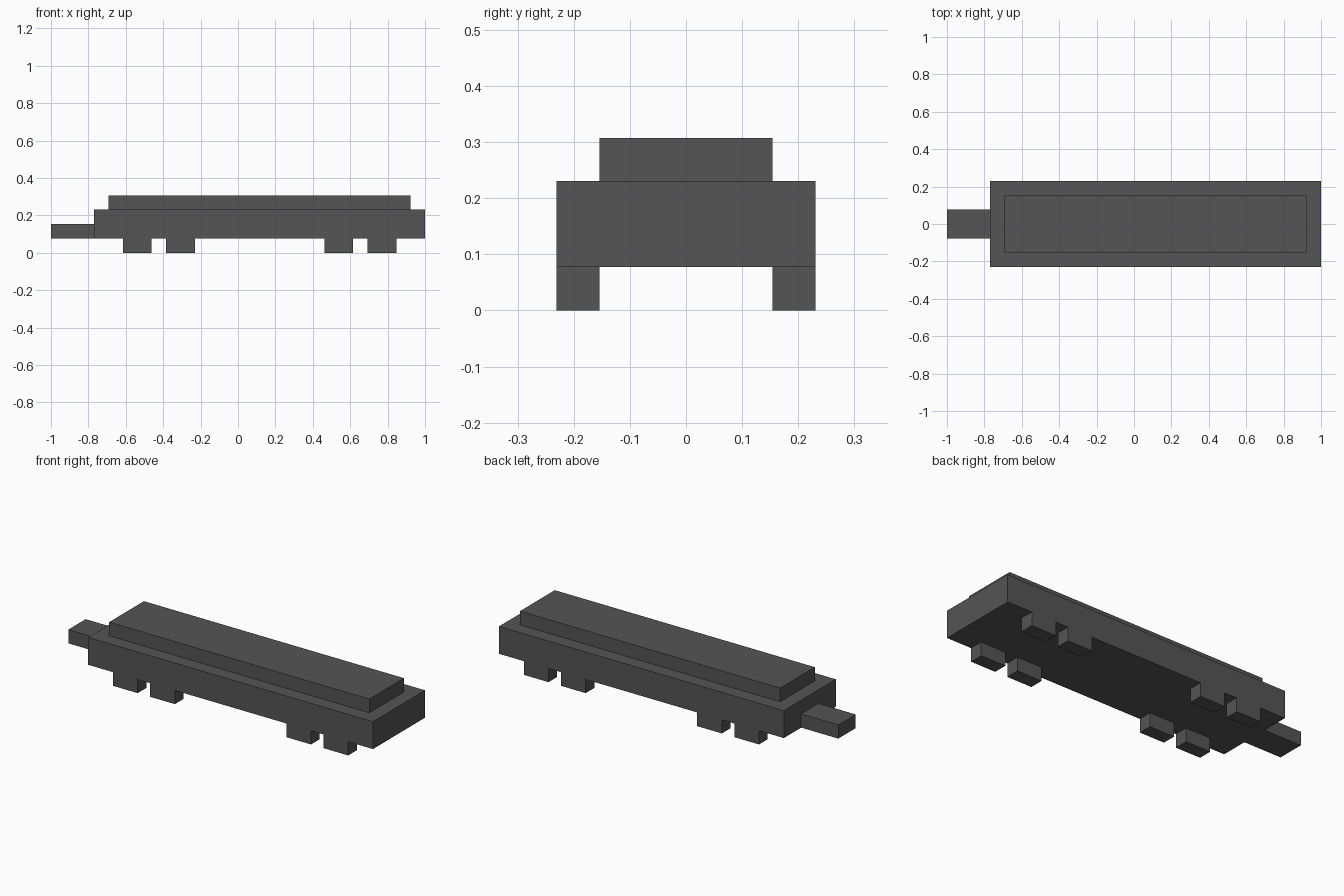
import bpy
import bmesh
from mathutils import Matrix, Vector

if "Cube" in bpy.data.objects:
    bpy.data.objects.remove(bpy.data.objects["Cube"], do_unlink=True)

U = 1 / 13  # one modelling unit: the wagon is 26 units long

# Single dark grey paint
grey = bpy.data.materials.new("dark_grey")
grey.use_nodes = True
colour = (0.09, 0.09, 0.09, 1)
grey.diffuse_color = colour
grey.node_tree.nodes["Principled BSDF"].inputs["Base Color"].default_value = colour


def box(name, x, y, z):
    """Add a flat-shaded box spanning the given (min, max) ranges in units."""
    low, high = (Vector(c) * U for c in zip(x, y, z))
    bm = bmesh.new()
    bmesh.ops.create_cube(bm, size=1, matrix=Matrix.Diagonal((*(high - low), 1)))
    mesh = bpy.data.meshes.new(name)
    bm.to_mesh(mesh)
    bm.free()
    mesh.materials.append(grey)
    obj = bpy.data.objects.new(name, mesh)
    obj.location = (low + high) / 2
    bpy.context.collection.objects.link(obj)
    return obj


# Main body, raised roof and coupling bar
box("body", (-10, 13), (-3, 3), (1, 3))
box("roof", (-9, 12), (-2, 2), (3, 4))
box("coupling_bar", (-13, -10), (-1, 1), (1, 2))

# Four pairs of block wheels, flush with the body sides
for axle, x in enumerate((-8, -5, 6, 9), 1):
    for side, y in (("right", -3), ("left", 2)):
        box(f"wheel_{side}_{axle}", (x, x + 2), (y, y + 1), (0, 1))
